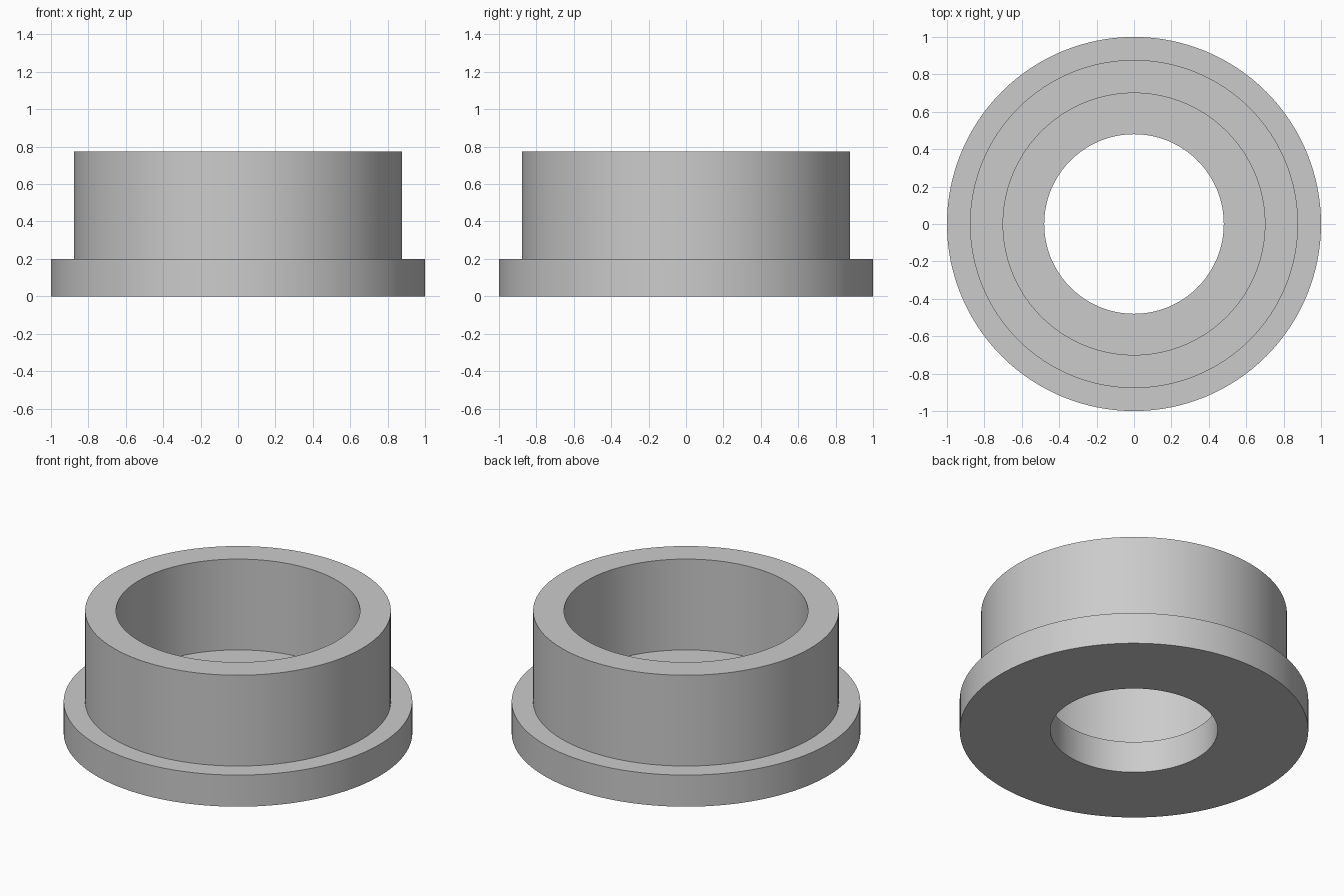
import bpy
import bmesh
import math

cube = bpy.data.objects.get("Cube")
if cube:
    bpy.data.objects.remove(cube, do_unlink=True)

SEGMENTS = 128

# Plain grey material
grey = bpy.data.materials.new("light_grey")
grey.use_nodes = True
colour = (0.6, 0.6, 0.6, 1)
grey.diffuse_color = colour
grey.node_tree.nodes["Principled BSDF"].inputs["Base Color"].default_value = colour


def lathe(name, profile):
    """Spin a closed (radius, height) profile around the z axis."""
    bm = bmesh.new()
    verts = [bm.verts.new((r, 0, z)) for r, z in profile]
    edges = [bm.edges.new((v, verts[i - 1])) for i, v in enumerate(verts)]
    bmesh.ops.spin(bm, geom=verts + edges, cent=(0, 0, 0), axis=(0, 0, 1),
                   angle=math.tau, steps=SEGMENTS, use_merge=True)
    bmesh.ops.remove_doubles(bm, verts=bm.verts, dist=0.0001)
    bmesh.ops.recalc_face_normals(bm, faces=bm.faces)
    mesh = bpy.data.meshes.new(name)
    bm.to_mesh(mesh)
    bm.free()
    mesh.materials.append(grey)
    obj = bpy.data.objects.new(name, mesh)
    bpy.context.collection.objects.link(obj)
    bpy.ops.object.select_all(action='DESELECT')
    obj.select_set(True)
    bpy.context.view_layer.objects.active = obj
    bpy.ops.object.shade_smooth_by_angle(angle=math.radians(30))
    return obj


# Flanged bushing: wide base flange, tall collar, and a stepped bore
hole, bore, collar, flange = 0.48, 0.7, 0.877, 1.0
step, top = 0.2, 0.775
lathe("flanged_bushing", [
    (hole, 0), (flange, 0), (flange, step), (collar, step),
    (collar, top), (bore, top), (bore, step), (hole, step),
])
